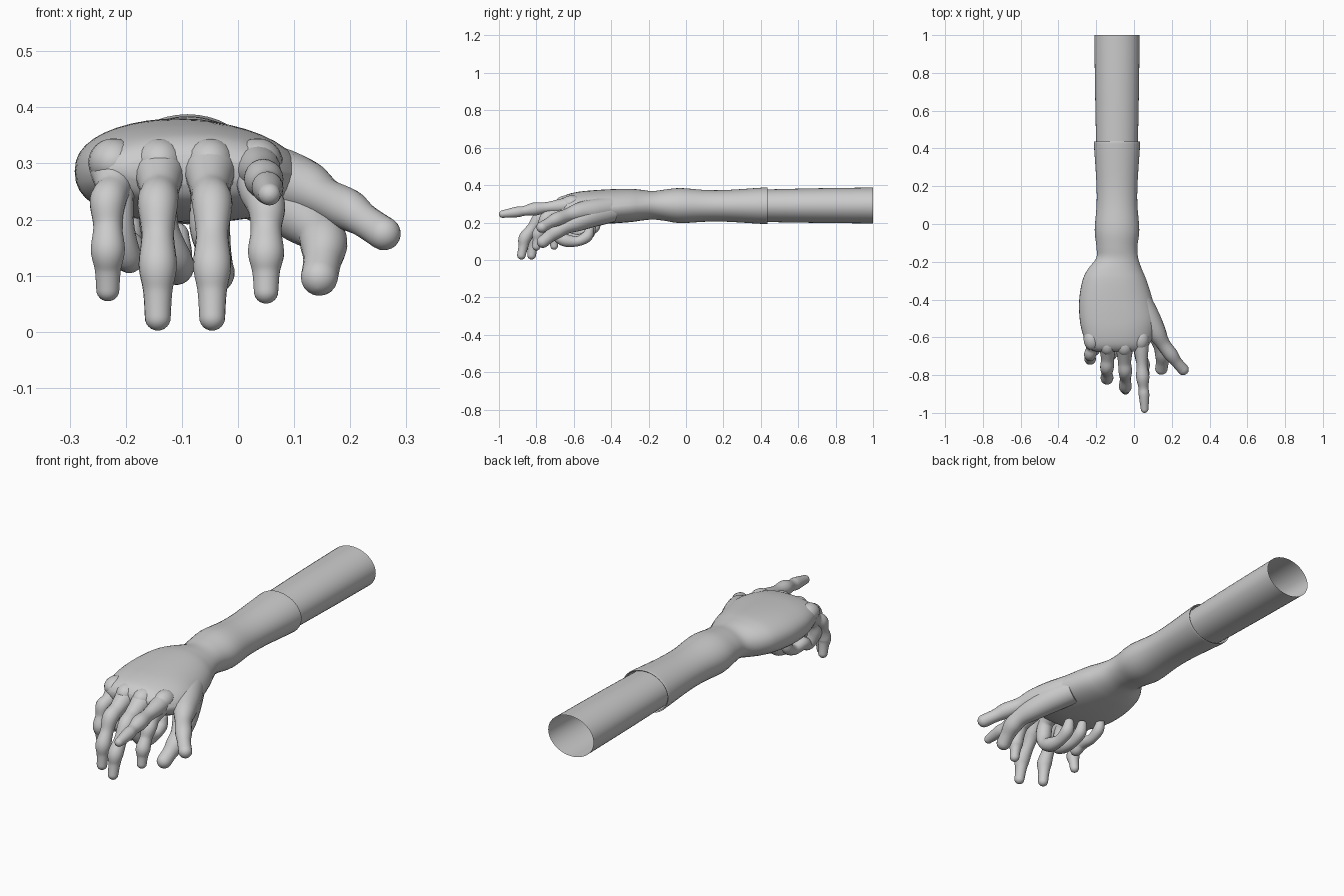
import bpy, bmesh, math
from mathutils import Vector

if "Cube" in bpy.data.objects:
    bpy.data.objects.remove(bpy.data.objects["Cube"])


def catmull(keys, steps):
    """Smoothly interpolate tuples of numbers."""
    out = []
    n = len(keys)
    for i in range(n - 1):
        p = [keys[max(i - 1, 0)], keys[i], keys[i + 1], keys[min(i + 2, n - 1)]]
        for s in range(steps):
            t = s / steps
            out.append([0.5 * (2 * b + (c - a) * t + (2 * a - 5 * b + 4 * c - d) * t * t
                               + (3 * b - a - 3 * c + d) * t ** 3) for a, b, c, d in zip(*p)])
    out.append(list(keys[-1]))
    return out


def make_loft(name, rings, cap_start=False, cap_end=False):
    bm = bmesh.new()
    loops = [[bm.verts.new(p) for p in ring] for ring in rings]
    n = len(loops[0])
    for a, b in zip(loops, loops[1:]):
        for i in range(n):
            j = (i + 1) % n
            bm.faces.new((a[i], a[j], b[j], b[i]))
    if cap_start:
        bm.faces.new(loops[0])
    if cap_end:
        bm.faces.new(loops[-1])
    bmesh.ops.recalc_face_normals(bm, faces=bm.faces[:])
    me = bpy.data.meshes.new(name)
    bm.to_mesh(me)
    bm.free()
    ob = bpy.data.objects.new(name, me)
    bpy.context.collection.objects.link(ob)
    bpy.ops.object.select_all(action='DESELECT')
    ob.select_set(True)
    bpy.context.view_layer.objects.active = ob
    bpy.ops.object.shade_smooth_by_angle(angle=math.radians(50))
    return ob


def section(y, x0, x1, z0, z1, power=2.0, tilt=0.0, n=40):
    """Superellipse across the arm; tilt drops the thumb side."""
    ring = []
    for i in range(n):
        a = 2 * math.pi * i / n
        c, s = math.cos(a), math.sin(a)
        u = math.copysign(abs(c) ** (2 / power), c)
        w = math.copysign(abs(s) ** (2 / power), s)
        drop = tilt * max(u, 0) ** 2 * (1 if w > 0 else 0.3)
        ring.append(((x0 + x1) / 2 + u * (x1 - x0) / 2, y,
                     (z0 + z1) / 2 + w * (z1 - z0) / 2 - drop))
    return ring


def finger(name, keys, n=20):
    """Round tube through (x, y, z, radius) keys with domed tip."""
    pts = catmull(keys, 7)
    path = [Vector(p[:3]) for p in pts]
    rad = [p[3] for p in pts]
    end_dir = (path[-1] - path[-2]).normalized()
    tip, r = path[-1].copy(), rad[-1]
    for k in range(1, 7):
        a = k / 6 * math.radians(86)
        path.append(tip + end_dir * r * math.sin(a))
        rad.append(r * math.cos(a))
    rings, side = [], Vector((1, 0, 0))
    for i, p in enumerate(path):
        t = (path[min(i + 1, len(path) - 1)] - path[max(i - 1, 0)]).normalized()
        side = (side - t * side.dot(t)).normalized()
        up = t.cross(side)
        rings.append([p + rad[i] * (side * math.cos(2 * math.pi * j / n)
                                    + up * math.sin(2 * math.pi * j / n)) for j in range(n)])
    return make_loft(name, rings, True, True)


# Open sleeve tube at the rear
sleeve = [(1.0, -.21, .03, .195, .387), (.7, -.206, .026, .198, .383), (.40, -.20, .02, .203, .376)]
make_loft("sleeve", [section(*k) for k in catmull(sleeve, 4)])

# Forearm, wrist and palm: y, left, right, bottom, top, squareness, tilt
hand = [
    (.43, -.205, .025, .198, .381, 2, 0), (.435, -.212, .032, .192, .387, 2, 0),
    (.40, -.211, .031, .193, .386, 2, 0), (.22, -.199, .019, .204, .374, 2, 0),
    (.10, -.198, .018, .204, .374, 2, 0), (-.03, -.208, .028, .197, .384, 2, 0),
    (-.12, -.199, .018, .21, .375, 2, 0), (-.18, -.20, .022, .216, .368, 2, 0),
    (-.24, -.245, .042, .21, .375, 2.1, .01), (-.30, -.273, .067, .202, .38, 2.2, .015),
    (-.40, -.29, .098, .195, .378, 2.3, .02), (-.50, -.288, .118, .196, .372, 2.4, .02),
    (-.57, -.275, .11, .205, .365, 2.4, .02), (-.63, -.255, .085, .222, .352, 2.4, .015),
    (-.66, -.24, .065, .24, .335, 2.3, .01), (-.675, -.20, .03, .265, .315, 2.2, 0)]
make_loft("hand", [section(*k) for k in catmull(hand, 4)], False, True)

# Relaxed hanging fingers: x at knuckle, x at tip, knuckle y, then (y, z) of joints
relaxed = [
    ("relaxed_little_finger", -.222, -.232, -.61, (-.69, .232), (-.715, .145), (-.705, .075), .9),
    ("relaxed_ring_finger", -.14, -.143, -.64, (-.76, .228), (-.815, .118), (-.825, .025), 1),
    ("relaxed_middle_finger", -.05, -.046, -.65, (-.78, .228), (-.86, .118), (-.88, .025), 1),
    ("relaxed_index_finger", .035, .05, -.61, (-.745, .225), (-.79, .14), (-.80, .072), .95)]
for name, xa, xb, ky, a, b, c, s in relaxed:
    def between(p, q, t=.5):
        return p[0] + (q[0] - p[0]) * t, p[1] + (q[1] - p[1]) * t
    k = (ky, .29)
    m1, m2 = between(k, a, .6), between(a, b)
    finger(name, [(xa, *k, .048 * s), (xa, *m1, .035 * s), (xb, *a, .036 * s),
                  (xb, *m2, .029 * s), (xb, *b, .034 * s),
                  (xb, *between(b, c), .026 * s), (xb, *c, .023 * s)])

# Fingers curled under the palm
for name, x, xt, dy, dz, s in [("curled_little_finger", -.215, -.195, .04, .045, .85),
                               ("curled_ring_finger", -.14, -.11, .01, .012, .95),
                               ("curled_middle_finger", -.05, -.04, 0, 0, 1)]:
    finger(name, [(x, -.62 + dy, .28, .045 * s), (x, -.69 + dy, .245, .035 * s),
                  (x, -.71 + dy, .185, .036 * s), (xt, -.69 + dy, .13, .029 * s),
                  (xt, -.645 + dy, .105 + dz, .034 * s), (xt, -.58 + dy, .10 + dz, .027 * s),
                  (xt, -.53 + dy, .125 + dz, .03 * s), (xt, -.515 + dy, .16 + dz, .024 * s)])

# Pointing index finger
finger("pointing_index_finger", [
    (.03, -.60, .295, .045), (.038, -.67, .288, .038), (.042, -.745, .28, .029),
    (.046, -.81, .272, .035), (.05, -.865, .262, .026), (.053, -.905, .256, .028),
    (.056, -.98, .245, .02)])

# Two thumb poses
finger("spread_thumb", [
    (.03, -.40, .28, .06), (.08, -.50, .265, .06), (.12, -.575, .255, .05), (.155, -.635, .237, .037),
    (.195, -.69, .218, .037), (.225, -.73, .198, .03), (.26, -.77, .175, .03)])
finger("lowered_thumb", [
    (.03, -.40, .26, .06), (.08, -.50, .235, .06), (.12, -.58, .205, .052), (.145, -.645, .18, .042),
    (.153, -.69, .155, .042), (.15, -.73, .125, .034), (.145, -.765, .097, .033)])

# Soft knuckle bumps along the back of the hand
for i, (x, y) in enumerate([(-.222, -.61), (-.14, -.635), (-.05, -.64), (.035, -.61)]):
    bpy.ops.mesh.primitive_uv_sphere_add(segments=20, ring_count=12, radius=.045, location=(x, y, .302))
    bpy.context.object.name = "knuckle_%d" % (i + 1)
    bpy.context.object.scale = (1, 1.3, .95)
    bpy.ops.object.shade_smooth()
